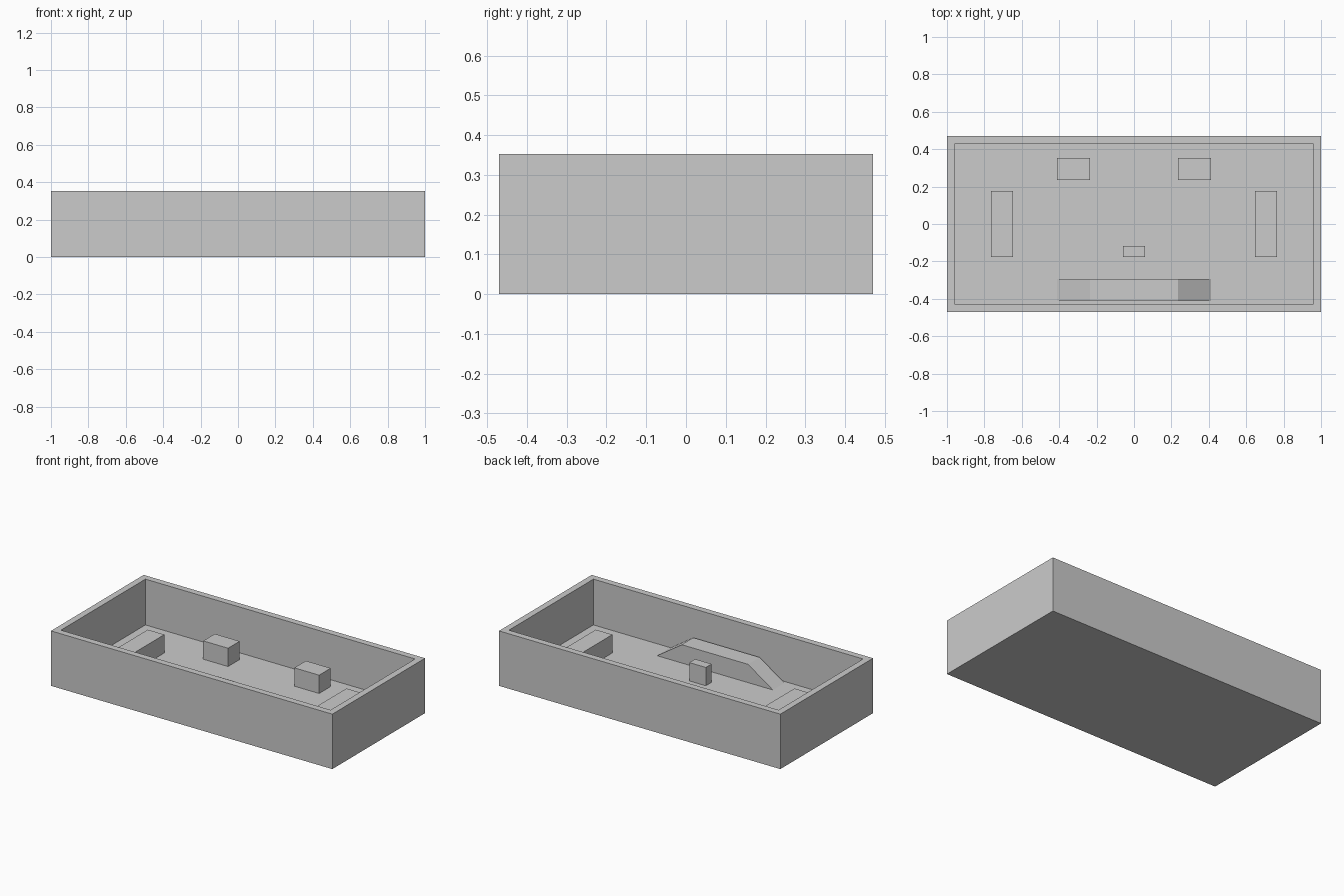
import bpy, bmesh

if "Cube" in bpy.data.objects:
    bpy.data.objects.remove(bpy.data.objects["Cube"])

U = 1 / 17  # grid unit: the tray is 34 x 16 x 6 units
FLOOR, TOP = 1, 3


def finish(name, bm):
    bmesh.ops.recalc_face_normals(bm, faces=bm.faces)
    bmesh.ops.scale(bm, vec=(U, U, U), verts=bm.verts)
    mesh = bpy.data.meshes.new(name)
    bm.to_mesh(mesh)
    bm.free()
    obj = bpy.data.objects.new(name, mesh)
    bpy.context.collection.objects.link(obj)
    return obj


def extruded(name, points, offset):
    """Extrude a closed profile along an offset."""
    bm = bmesh.new()
    face = bm.faces.new([bm.verts.new(p) for p in points])
    ext = bmesh.ops.extrude_face_region(bm, geom=[face], use_keep_orig=True)
    moved = [g for g in ext["geom"] if isinstance(g, bmesh.types.BMVert)]
    bmesh.ops.translate(bm, vec=offset, verts=moved)
    return finish(name, bm)


def block(name, x0, x1, y0, y1):
    base = [(x0, y0, FLOOR), (x1, y0, FLOOR), (x1, y1, FLOOR), (x0, y1, FLOOR)]
    return extruded(name, base, (0, 0, TOP - FLOOR))


# Open tray: a box whose top is inset for the rim and sunk to the floor
bm = bmesh.new()
bmesh.ops.create_cube(bm, size=1)
bmesh.ops.scale(bm, vec=(34, 16, 6), verts=bm.verts)
bmesh.ops.translate(bm, vec=(0, 0, 3), verts=bm.verts)
bm.normal_update()
top = max(bm.faces, key=lambda f: f.calc_center_median().z)
bmesh.ops.inset_region(bm, faces=[top], thickness=1)
ext = bmesh.ops.extrude_discrete_faces(bm, faces=[top])
bmesh.ops.translate(bm, vec=(0, 0, FLOOR - 6), verts=ext["faces"][0].verts)
finish("tray", bm)

# Mirrored pairs: rear blocks and long side blocks
for side, s in (("left", -1), ("right", 1)):
    block("rear_block_" + side, *sorted((4 * s, 7 * s)), 4, 6)
    block("side_block_" + side, *sorted((11 * s, 13 * s)), -3, 3)

# Small centre block
block("centre_block", -1, 1, -3, -2)

# Raised platform with a ramp at each end, against the front wall
profile = [(-7, -7, FLOOR), (7, -7, FLOOR), (4, -7, TOP), (-4, -7, TOP)]
extruded("ramp_platform", profile, (0, 2, 0))
